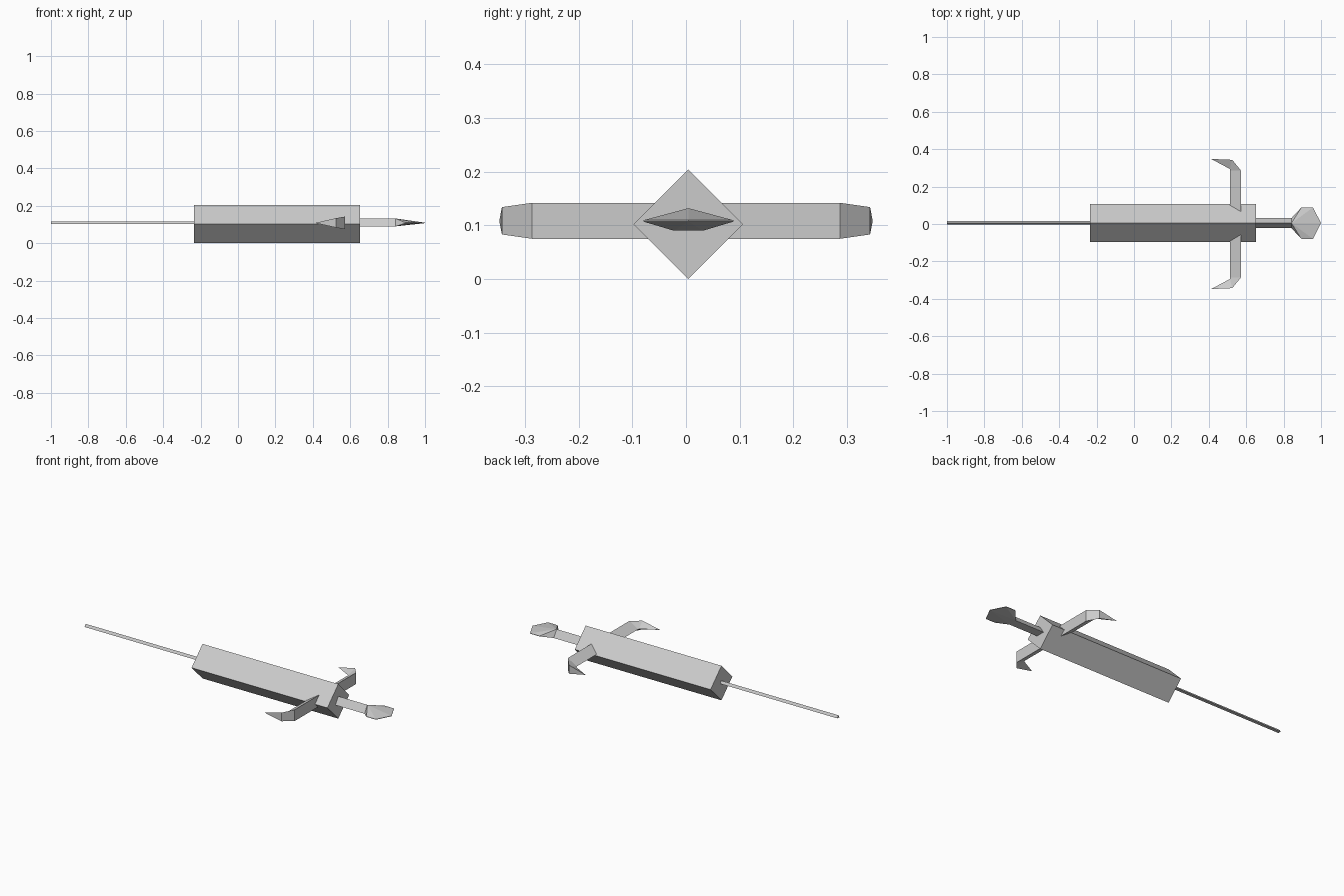
import bpy, bmesh

if "Cube" in bpy.data.objects:
    bpy.data.objects.remove(bpy.data.objects["Cube"])

steel = bpy.data.materials.new("grey metal")
steel.diffuse_color = (0.6, 0.6, 0.6, 1)
steel.use_nodes = True
steel.node_tree.nodes["Principled BSDF"].inputs["Base Color"].default_value = steel.diffuse_color

YC = 0.0045  # long axis of the sword body


def finish(name, bm):
    bmesh.ops.recalc_face_normals(bm, faces=bm.faces)
    mesh = bpy.data.meshes.new(name)
    bm.to_mesh(mesh)
    bm.free()
    mesh.materials.append(steel)
    ob = bpy.data.objects.new(name, mesh)
    bpy.context.collection.objects.link(ob)
    return ob


def loft(name, sections):
    """Join equal-sized rings; a one-point last ring becomes a tip."""
    bm = bmesh.new()
    rings = [[bm.verts.new(p) for p in s] for s in sections]
    bm.faces.new(rings[0])
    for a, b in zip(rings, rings[1:]):
        n = len(a)
        for i in range(n):
            j = (i + 1) % n
            if len(b) == 1:
                bm.faces.new((a[i], a[j], b[0]))
            else:
                bm.faces.new((a[i], a[j], b[j], b[i]))
    if len(rings[-1]) > 2:
        bm.faces.new(rings[-1])
    return finish(name, bm)


def prism(name, x0, x1, profile):
    return loft(name, [[(x, y, z) for y, z in profile] for x in (x0, x1)])


# Square body standing on its edge
R = 0.102
prism("square_body", -0.235, 0.652,
      [(YC, 0.0), (YC + R, R), (YC, 2 * R), (YC - R, R)])

# Thin three-sided rod
prism("thin_rod", -1.0, -0.2, [(-0.003, 0.102), (0.016, 0.102), (0.0065, 0.117)])

# Three-sided grip
grip = [(YC - 0.027, 0.09), (YC + 0.027, 0.09), (YC, 0.132)]
prism("grip", 0.6, 0.842, grip)

# Flattened hexagonal pommel, wedge-shaped from the side
bm = bmesh.new()
for y, z in grip:
    bm.verts.new((0.842, y, z))
for x, w in ((0.895, 0.084), (0.957, 0.084), (1.0, 0.0)):
    for y in {YC - w, YC + w}:
        for z in (0.107, 0.1095):
            bm.verts.new((x, y, z))
bmesh.ops.convex_hull(bm, input=bm.verts)
finish("pommel", bm)

# Two three-sided guard arms with hooked tips
for side, label in ((1, "left"), (-1, "right")):
    sections = [
        [(0.513, 0.02, 0.108), (0.571, 0.02, 0.075), (0.571, 0.02, 0.142)],
        [(0.513, 0.287, 0.108), (0.571, 0.287, 0.075), (0.571, 0.287, 0.142)],
        [(0.513, 0.294, 0.108), (0.525, 0.343, 0.083), (0.525, 0.343, 0.134)],
        [(0.412, 0.348, 0.108)],
    ]
    loft("guard_arm_" + label,
         [[(x, y * side, z) for x, y, z in s] for s in sections])
